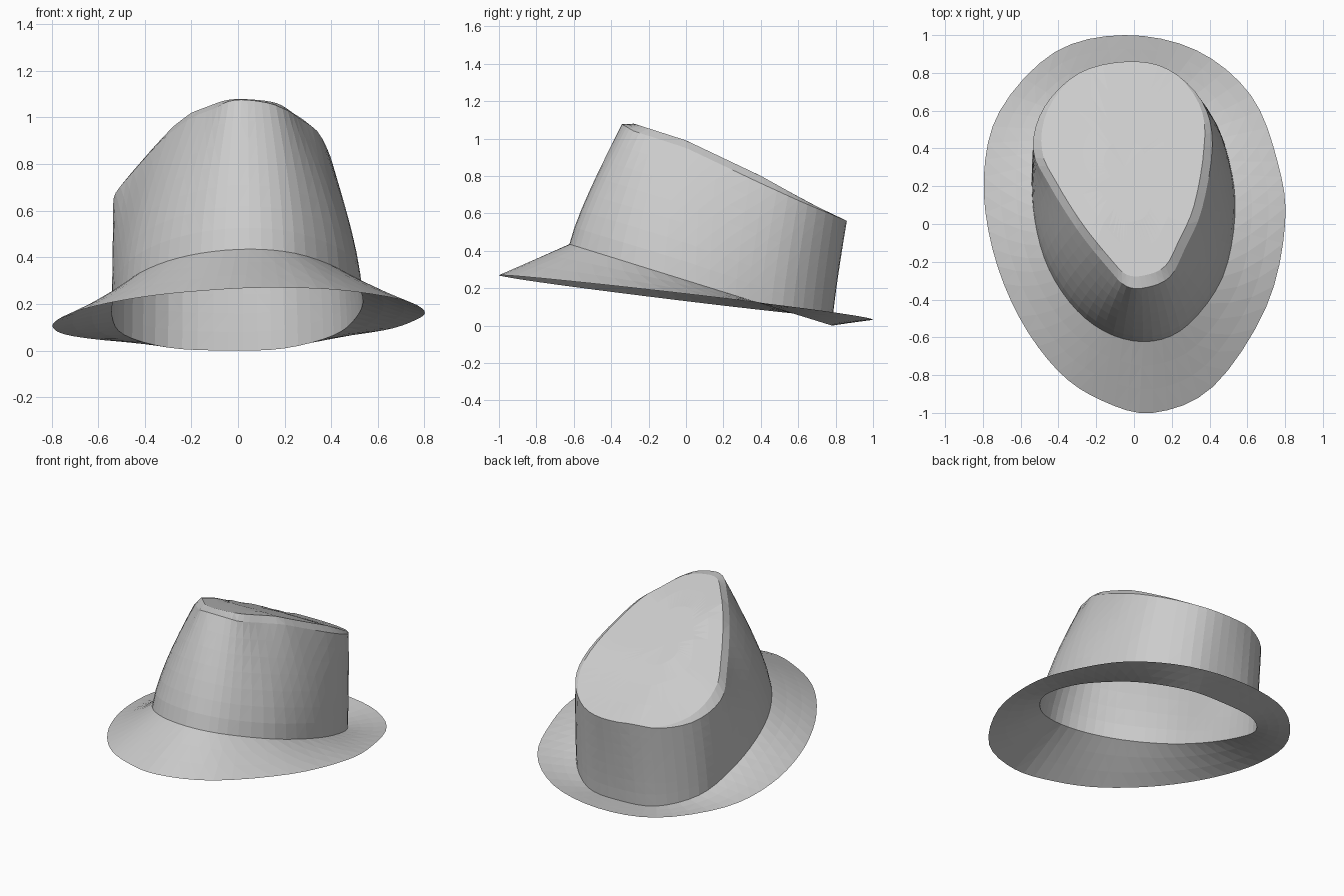
import bpy
import bmesh

STEPS = 4           # subdivisions between outline control points
WALL_ROWS = 7       # rows of faces up the crown wall
BRIM_ROWS = 3

cube = bpy.data.objects.get("Cube")
if cube:
    bpy.data.objects.remove(cube, do_unlink=True)

felt = bpy.data.materials.new("light_grey_felt")
felt.use_nodes = True
felt.diffuse_color = (0.6, 0.6, 0.6, 1)
felt.node_tree.nodes["Principled BSDF"].inputs["Base Color"].default_value = felt.diffuse_color

# Plan outlines, each starting at the front and running round by the right side
BRIM_EDGE = [(.1, -1), (-.17, -.935), (-.4, -.78), (-.61, -.49), (-.75, -.13),
             (-.795, .25), (-.71, .6), (-.42, .91), (-.05, 1), (.33, .92),
             (.62, .68), (.76, .33), (.8, 0), (.7, -.44), (.42, -.86)]
CROWN_BASE = [(.1, -.62), (-.11, -.59), (-.3, -.46), (-.45, -.24), (-.525, .02),
              (-.54, .31), (-.49, .56), (-.3, .74), (-.04, .78), (.2, .75),
              (.41, .57), (.505, .33), (.535, .05), (.47, -.28), (.29, -.53)]
CROWN_RIM = [(.07, -.335), (-.04, -.33), (-.14, -.23), (-.3, -.03), (-.45, .21),
             (-.535, .4), (-.475, .62), (-.29, .8), (-.04, .86), (.18, .82),
             (.36, .65), (.415, .42), (.36, .08), (.27, -.13), (.19, -.28)]
RIM_PROFILE = [(-.34, 1.075), (-.28, 1.04), (0, .95), (.39, .765), (.62, .66), (.86, .56)]


def clamp(value):
    return max(0, min(1, value))


def mix(a, b, t):
    return a + (b - a) * t


def closed_curve(points):
    """Smooth closed curve through the control points."""
    count, curve = len(points), []
    for i in range(count):
        p, q, r, s = (points[(i + k) % count] for k in (-1, 0, 1, 2))
        for step in range(STEPS):
            t = step / STEPS
            curve.append(tuple(
                q[k] + (r[k] - p[k]) * t / 2
                + (p[k] - 2.5 * q[k] + 2 * r[k] - s[k] / 2) * t ** 2
                + (3 * (q[k] - r[k]) + s[k] - p[k]) / 2 * t ** 3 for k in (0, 1)))
    return curve


def brim_height(x, y):
    return .15 - .117 * y + .025 * x


def base_height(x, y):
    return .242 - .31 * y


def rim_height(x, y):
    z = RIM_PROFILE[-1][1]
    for (y0, z0), (y1, z1) in zip(RIM_PROFILE, RIM_PROFILE[1:]):
        if y <= y1:
            z = mix(z0, z1, (y - y0) / (y1 - y0))
            break
    return z + .33 * min(x + .2, 0)     # the right side droops


def bevel(y):
    """The bevel is widest at the front and fades out toward the back."""
    return clamp((.8 - y) / .4)


def top_height(x, y):
    return rim_height(x, y) + .04 * bevel(y)


def ring(outline, height):
    return [(x, y, height(x, y)) for x, y in closed_curve(outline)]


def blend(a, b, t, ease_x=1, ease_y=1):
    return [(mix(p[0], q[0], t ** ease_x), mix(p[1], q[1], t ** ease_y), mix(p[2], q[2], t))
            for p, q in zip(a, b)]


def loft(name, rings, centre=None):
    """Skin consecutive rings, optionally closing the last one to a centre."""
    bm = bmesh.new()
    rows = [[bm.verts.new(p) for p in points] for points in rings]
    count = len(rows[0])
    for low, high in zip(rows, rows[1:]):
        for i in range(count):
            j = (i + 1) % count
            bm.faces.new((low[i], high[i], high[j], low[j]))
    if centre:
        tip = bm.verts.new(centre)
        for i in range(count):
            bm.faces.new((rows[-1][i], tip, rows[-1][(i + 1) % count]))
    bmesh.ops.triangulate(bm, faces=bm.faces[:])
    mesh = bpy.data.meshes.new(name)
    bm.to_mesh(mesh)
    bm.free()
    mesh.materials.append(felt)
    bpy.context.collection.objects.link(bpy.data.objects.new(name, mesh))


edge = ring(BRIM_EDGE, brim_height)
base = ring(CROWN_BASE, base_height)
rim = ring(CROWN_RIM, rim_height)

# Flared brim, rising to the front of the crown
loft("brim", [blend(edge, base, i / BRIM_ROWS) for i in range(BRIM_ROWS + 1)])

# Crown wall, bulging slightly as it leans in
loft("crown_wall", [blend(base, rim, i / WALL_ROWS, 1.5, 1.2) for i in range(WALL_ROWS + 1)])

# Sloping crown top with a narrow bevel along its front sides
mid_x, mid_y = -.05, .3


def top_ring(scale):
    points = []
    for x, y, _ in rim:
        s = scale * (1 - .1 * bevel(y))
        px, py = mix(mid_x, x, s), mix(mid_y, y, s)
        points.append((px, py, top_height(px, py)))
    return points


loft("crown_top", [rim] + [top_ring(s) for s in (1, .75, .5, .25)],
     (mid_x, mid_y, top_height(mid_x, mid_y)))
